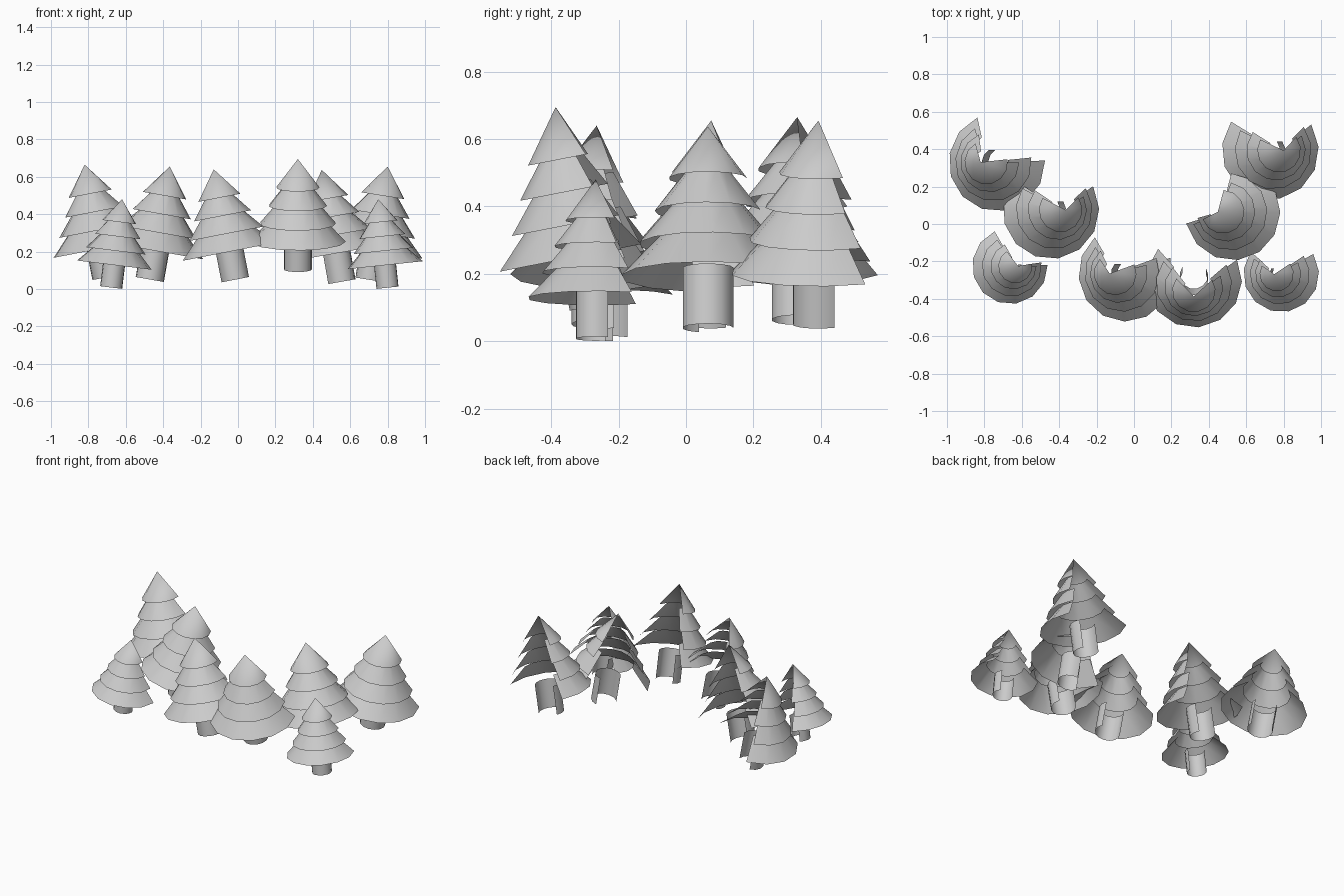
import bpy, bmesh
from math import radians, sin, cos
from mathutils import Matrix

if "Cube" in bpy.data.objects:
    bpy.data.objects.remove(bpy.data.objects["Cube"])

# Tree profile measured down from the tip: (top drop, top radius, bottom drop, bottom radius)
TIERS = [(0.0, 0.0, 0.158, 0.118),
         (0.135, 0.064, 0.258, 0.160),
         (0.235, 0.104, 0.358, 0.208),
         (0.335, 0.144, 0.457, 0.262)]
TRUNK = (0.43, 0.077, 0.613, 0.077)
SEGMENTS = 9


def open_band(bm, band, start, span):
    """Open-backed cone or tube shell sweeping part of a turn."""
    s0, r0, s1, r1 = band
    angles = [radians(start + span * i / SEGMENTS) for i in range(SEGMENTS + 1)]
    low = [bm.verts.new((r1 * cos(a), r1 * sin(a), -s1)) for a in angles]
    if r0 == 0:
        tip = bm.verts.new((0, 0, -s0))
        high = [tip] * len(low)
    else:
        high = [bm.verts.new((r0 * cos(a), r0 * sin(a), -s0)) for a in angles]
    for i in range(SEGMENTS):
        quad = [low[i], low[i + 1], high[i + 1], high[i]]
        face = bm.faces.new(quad[:3] if r0 == 0 else quad)
        face.smooth = True


def make_object(name, bands, facing, matrix):
    bm = bmesh.new()
    for i, band in enumerate(bands):
        wobble = (4, -4, 3, -2)[i]
        open_band(bm, band, facing - 124 + wobble, 248)
    mesh = bpy.data.meshes.new(name)
    bm.to_mesh(mesh)
    bm.free()
    obj = bpy.data.objects.new(name, mesh)
    obj.matrix_world = matrix
    bpy.context.collection.objects.link(obj)


# Trees: tip position, sideways lean, forward lean, scale, direction the shell faces
TREES = [((-0.82, 0.33, 0.665), -11, 0, 1.0, 240),
         ((-0.365, 0.075, 0.655), 10, 0, 1.0, 267),
         ((-0.13, -0.265, 0.64), -11, 0, 0.98, 257),
         ((0.32, -0.387, 0.695), 0, 11, 0.98, 264),
         ((0.448, 0.065, 0.637), -10, 0, 0.99, 320),
         ((-0.62, -0.225, 0.48), 7, 0, 0.775, 240),
         ((0.75, -0.268, 0.48), -6, 0, 0.775, 270),
         ((0.80, 0.393, 0.655), 9, 0, 1.0, 270)]

for n, (tip, side, fwd, scale, facing) in enumerate(TREES, 1):
    m = (Matrix.Translation(tip) @ Matrix.Rotation(radians(side), 4, 'Y')
         @ Matrix.Rotation(radians(fwd), 4, 'X') @ Matrix.Scale(scale, 4))
    make_object(f"tree_{n}_foliage", TIERS, facing, m)
    make_object(f"tree_{n}_trunk", [TRUNK], facing, m)
